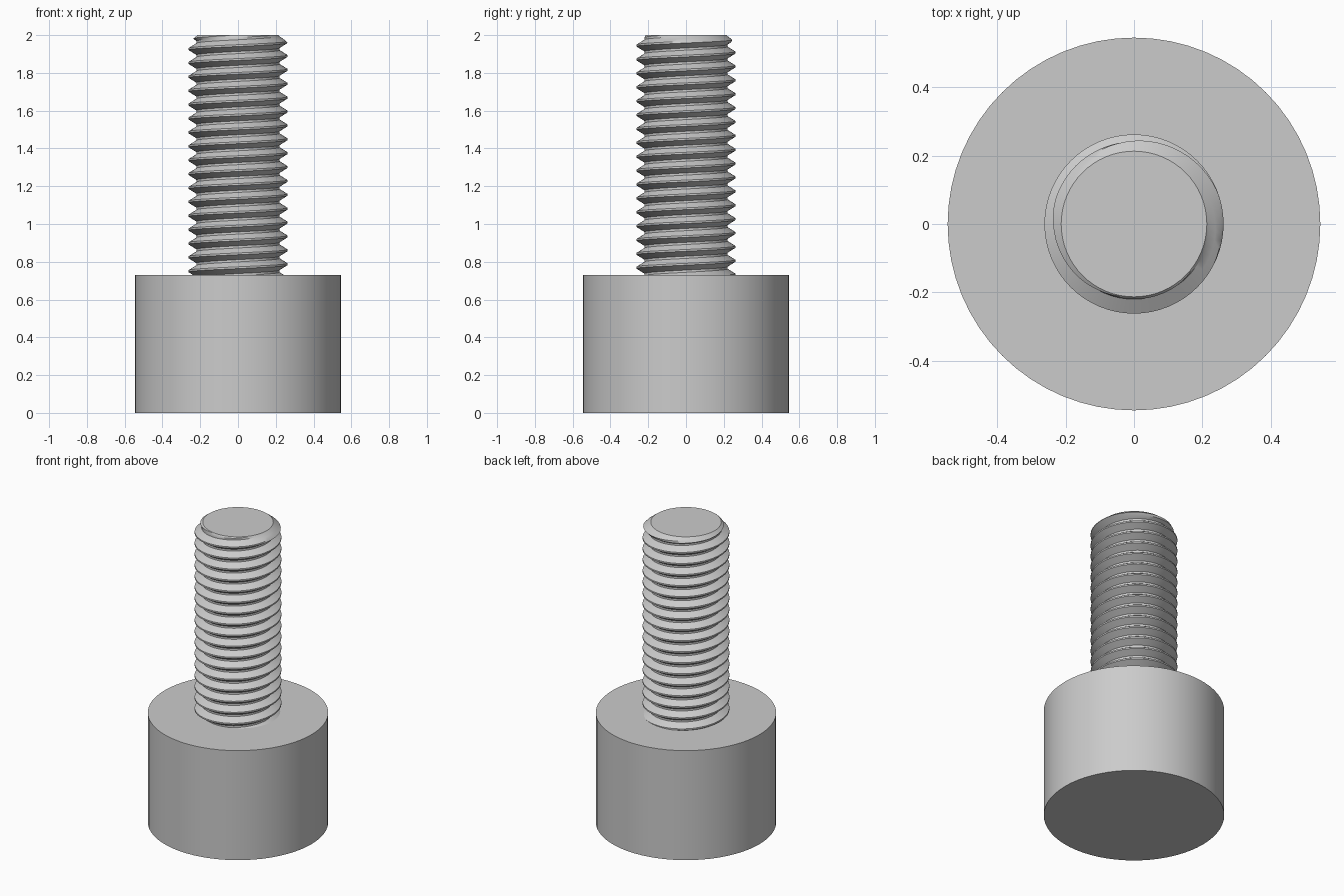
import bpy, bmesh, math

cube = bpy.data.objects.get("Cube")
if cube:
    bpy.data.objects.remove(cube, do_unlink=True)

SEGMENTS = 64
HEAD_R, HEAD_H = 0.545, 0.73
CREST_R, ROOT_R, TIP_R = 0.262, 0.22, 0.213
PITCH, TOP, BOTTOM = 0.0735, 2.0, 0.71
CREST_Z = 1.963          # height of the last crest on the +x side

steel = bpy.data.materials.new("grey steel")
steel.use_nodes = True
steel.diffuse_color = (0.6, 0.6, 0.6, 1)
steel.node_tree.nodes["Principled BSDF"].inputs["Base Color"].default_value = (0.6, 0.6, 0.6, 1)


def finish(bm, name):
    bmesh.ops.recalc_face_normals(bm, faces=bm.faces)
    mesh = bpy.data.meshes.new(name)
    bm.to_mesh(mesh)
    bm.free()
    obj = bpy.data.objects.new(name, mesh)
    bpy.context.collection.objects.link(obj)
    mesh.materials.append(steel)
    bpy.ops.object.select_all(action='DESELECT')
    obj.select_set(True)
    bpy.context.view_layer.objects.active = obj
    bpy.ops.object.shade_smooth_by_angle(angle=math.radians(30))
    return obj


# Plain cylindrical head
bm = bmesh.new()
bmesh.ops.create_cone(bm, cap_ends=True, segments=SEGMENTS, radius1=HEAD_R,
                      radius2=HEAD_R, depth=HEAD_H)
bmesh.ops.translate(bm, verts=bm.verts, vec=(0, 0, HEAD_H / 2))
finish(bm, "head")

# One pitch of the thread profile: root, flank, crest, flank, root
crest, root = PITCH * 0.065, PITCH * 0.42
middle = (crest + root) / 2
mid_r = (CREST_R + ROOT_R) / 2
profile = [(-root, ROOT_R), (-middle, mid_r), (-crest, CREST_R),
           (crest, CREST_R), (middle, mid_r), (root, ROOT_R)]


def thread_point(angle, z, r):
    """Trim to the shank length and bevel the tip."""
    z = min(max(z, BOTTOM), TOP)
    if z <= BOTTOM:
        r = ROOT_R
    r = min(r, TIP_R + 1.3 * (TOP - z))
    return r * math.cos(angle), r * math.sin(angle), z


# Right-hand helical thread swept around the shank
bm = bmesh.new()
columns = []
for i in range(SEGMENTS):
    turn = i / SEGMENTS
    columns.append([
        bm.verts.new(thread_point(turn * math.tau, CREST_Z + PITCH * (k + turn) + dz, r))
        for k in range(-20, 4) for dz, r in profile])

for i, col in enumerate(columns):
    last = i == SEGMENTS - 1
    nxt = columns[0][len(profile):] if last else columns[i + 1]
    for j in range(len(nxt) - 1):
        bm.faces.new((col[j], nxt[j], nxt[j + 1], col[j + 1]))

# Merge the trimmed ends and close them
bmesh.ops.remove_doubles(bm, verts=bm.verts, dist=0.0001)
rim = [e for e in bm.edges if e.is_boundary]
bmesh.ops.holes_fill(bm, edges=rim, sides=0)
finish(bm, "threaded_shank")
